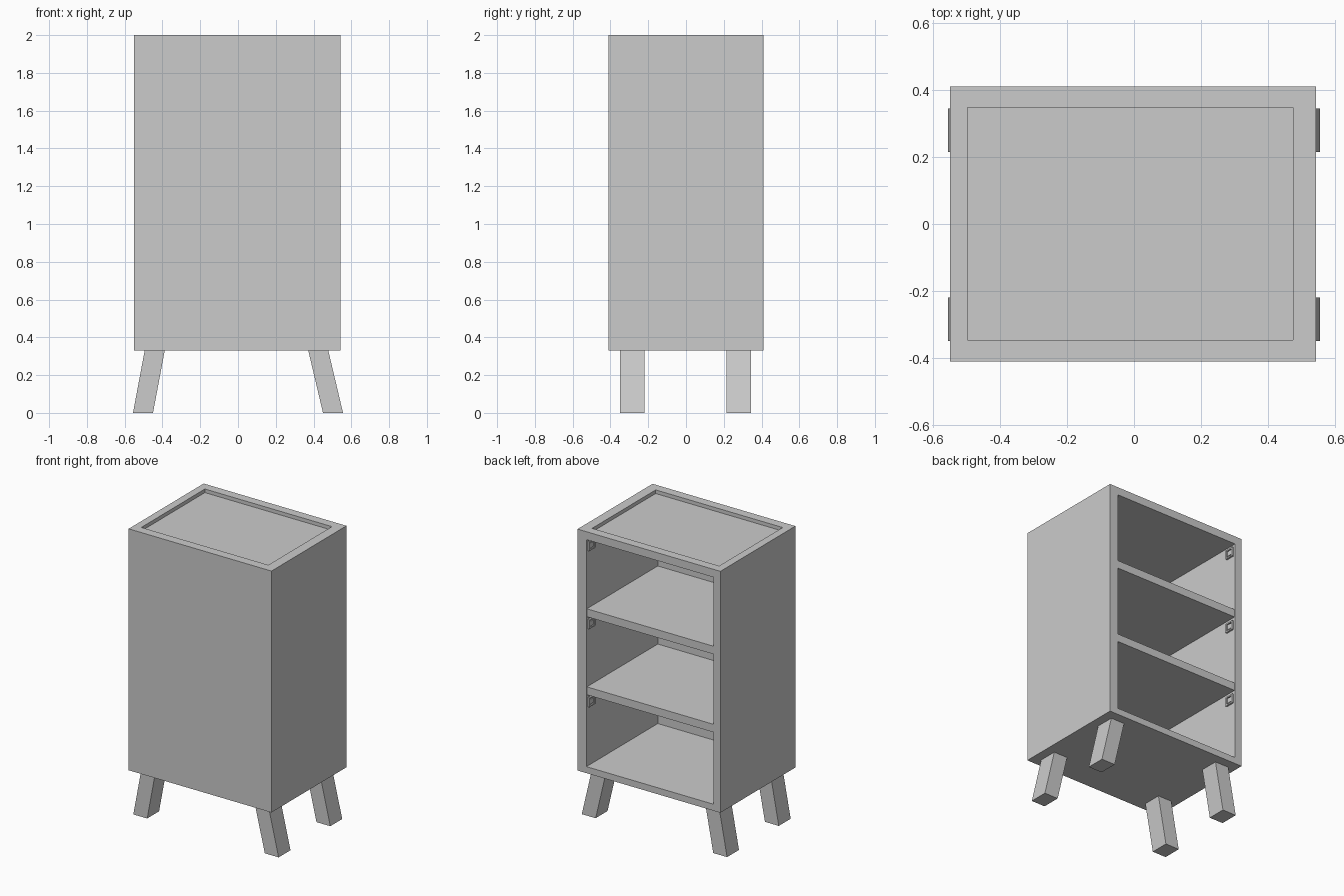
import bpy
import bmesh

old = bpy.data.objects.get("Cube")
if old:
    bpy.data.objects.remove(old, do_unlink=True)

grey = bpy.data.materials.new("light grey")
grey.use_nodes = True
colour = (0.6, 0.6, 0.6, 1)
grey.diffuse_color = colour
grey.node_tree.nodes["Principled BSDF"].inputs["Base Color"].default_value = colour


def finish(name, bm):
    bmesh.ops.recalc_face_normals(bm, faces=bm.faces)
    mesh = bpy.data.meshes.new(name)
    bm.to_mesh(mesh)
    bm.free()
    mesh.materials.append(grey)
    obj = bpy.data.objects.new(name, mesh)
    bpy.context.collection.objects.link(obj)
    return obj


def box(name, x, y, z, lean=0):
    """Box from (low, high) ranges; lean shifts the top along x."""
    bm = bmesh.new()
    bmesh.ops.create_cube(bm, size=1)
    for v in bm.verts:
        top = v.co.z > 0
        v.co = (x[v.co.x > 0] + lean * top, y[v.co.y > 0], z[top])
    return finish(name, bm)


def inset_pocket(bm, normal_axis, x, other, depth):
    """Sink a rectangular pocket into the face pointing along +y or +z."""
    face = max(bm.faces, key=lambda f: f.calc_center_median()[normal_axis])
    side = 3 - normal_axis
    middle = face.calc_center_median()[side]
    bmesh.ops.inset_region(bm, faces=[face], thickness=0.03)
    for v in face.verts:
        v.co.x = x[v.co.x > 0]
        v.co[side] = other[v.co[side] > middle]
    moved = bmesh.ops.extrude_discrete_faces(bm, faces=[face])["faces"][0]
    for v in moved.verts:
        v.co[normal_axis] -= depth


# Cabinet shell: closed front, open back, sunken top
INNER_X = (-0.497, 0.475)
bm = bmesh.new()
bmesh.ops.create_cube(bm, size=1)
for v in bm.verts:
    v.co = ((-0.55, 0.543)[v.co.x > 0], 0.82 * v.co.y, (0.33, 2.0)[v.co.z > 0])
bm.normal_update()
inset_pocket(bm, 1, INNER_X, (0.375, 1.945), 0.78)
bm.normal_update()
inset_pocket(bm, 2, INNER_X, (-0.347, 0.348), 0.025)
finish("cabinet_shell", bm)

# Shelves
for name, z in (("lower_shelf", 0.87), ("upper_shelf", 1.41)):
    box(name, INNER_X, (-0.37, 0.405), (z, z + 0.055))

# Splayed legs
for end, y in (("front", (-0.35, -0.22)), ("back", (0.215, 0.345))):
    box(end + "_left_leg", (0.45, 0.556), y, (0, 0.33), -0.078)
    box(end + "_right_leg", (-0.556, -0.45), y, (0, 0.33), 0.062)

# Hinge plates: a raised square rim with a small pad inside
for side, wall, inward in (("left", INNER_X[1], -1), ("right", INNER_X[0], 1)):
    for level, z in (("lower", 0.815), ("middle", 1.355), ("upper", 1.895)):
        bm = bmesh.new()
        bmesh.ops.create_cube(bm, size=1)
        for v in bm.verts:
            v.co = (wall + inward * 0.012 * (v.co.x + 0.5),
                    0.362 + 0.065 * v.co.y, z + 0.065 * v.co.z)
        bm.normal_update()
        face = max(bm.faces, key=lambda f: f.calc_center_median().x * inward)
        for thickness, step in ((0.014, -0.01), (0.008, 0.008)):
            bmesh.ops.inset_region(bm, faces=[face], thickness=thickness)
            face = bmesh.ops.extrude_discrete_faces(bm, faces=[face])["faces"][0]
            for v in face.verts:
                v.co.x += inward * step
        finish(f"{level}_{side}_hinge_plate", bm)
